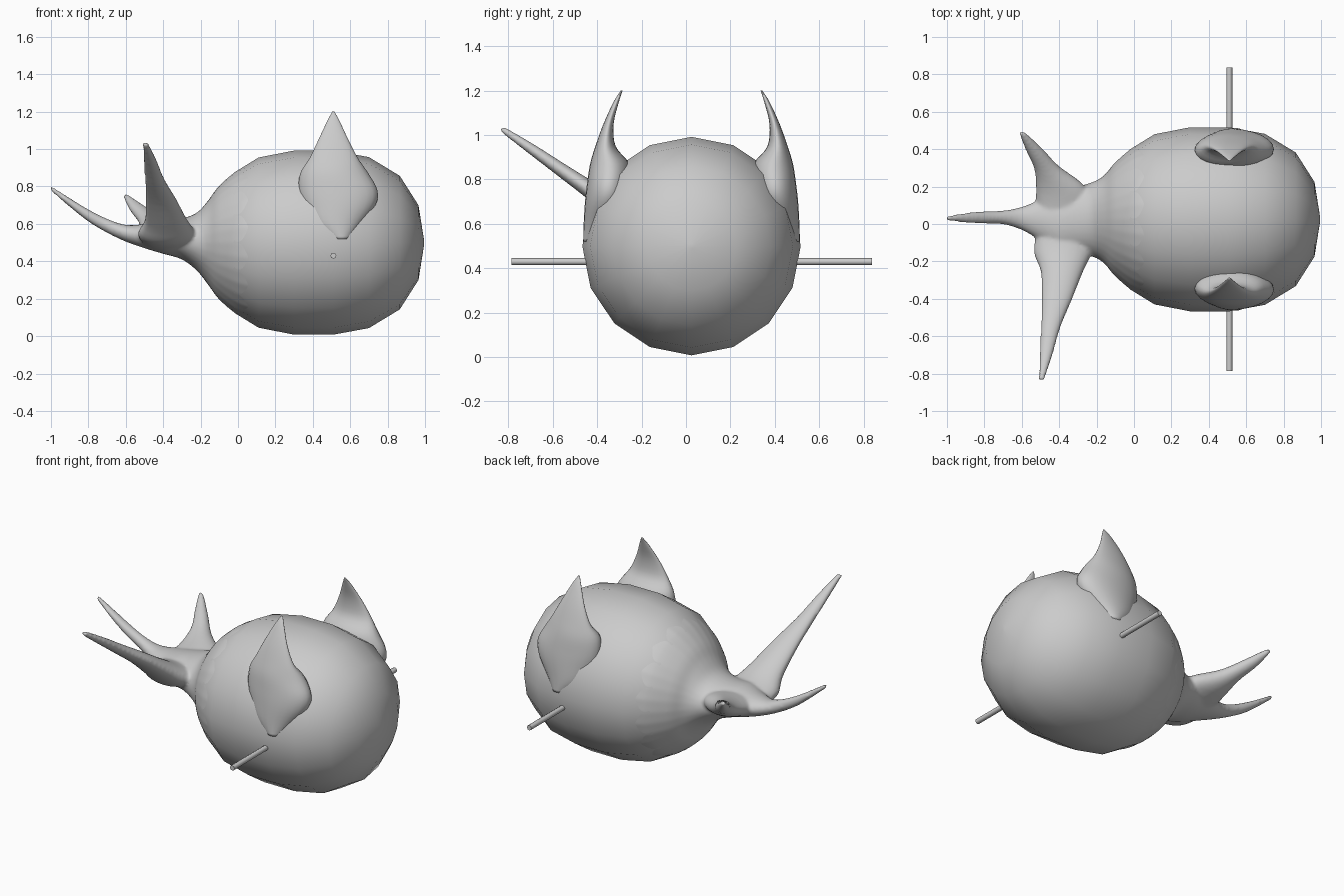
import bpy, bmesh, math
from mathutils import Vector

if "Cube" in bpy.data.objects:
    bpy.data.objects.remove(bpy.data.objects["Cube"])

MID = 0.025  # y of the body's plane of symmetry

grey = bpy.data.materials.new("plain grey")
grey.use_nodes = True
grey.diffuse_color = (0.6, 0.6, 0.6, 1)
grey.node_tree.nodes["Principled BSDF"].inputs["Base Color"].default_value = (0.6, 0.6, 0.6, 1)


def spline(rows, steps):
    """Smooth rows of numbers with a Catmull-Rom curve."""
    pts = [Vector(r) for r in rows]
    out = []
    for i in range(len(pts) - 1):
        a, b, c, d = pts[max(i - 1, 0)], pts[i], pts[i + 1], pts[min(i + 2, len(pts) - 1)]
        for k in range(steps):
            t = k / steps
            out.append(b + (c - a) * t / 2 + (a * 2 - b * 5 + c * 4 - d) * t * t / 2
                       + (b * 3 - a - c * 3 + d) * t ** 3 / 2)
    return out + [pts[-1]]


def loft(bm, rows, u, v, sides=24, steps=4):
    """Skin ellipses: each row is x, y, z, half size along u, half size along v."""
    u, v = Vector(u), Vector(v).normalized()
    rings = []
    for x, y, z, hu, hv in spline(rows, steps):
        ring = []
        for i in range(sides):
            a = math.tau * i / sides
            ring.append(bm.verts.new(Vector((x, y, z)) + u * hu * math.cos(a) + v * hv * math.sin(a)))
        rings.append(ring)
    for p, q in zip(rings, rings[1:]):
        for i in range(sides):
            j = (i + 1) % sides
            bm.faces.new((p[i], p[j], q[j], q[i]))
    bm.faces.new(rings[0])
    bm.faces.new(rings[-1])


def finish(bm, name):
    bmesh.ops.recalc_face_normals(bm, faces=bm.faces)
    mesh = bpy.data.meshes.new(name)
    bm.to_mesh(mesh)
    bm.free()
    mesh.materials.append(grey)
    mesh.shade_smooth()
    ob = bpy.data.objects.new(name, mesh)
    bpy.context.collection.objects.link(ob)
    return ob


# Round body: sixteen-sided egg lying along x
bm = bmesh.new()
profile = [(0.995, 0.012), (0.965, 0.2), (0.865, 0.357), (0.7, 0.457), (0.51, 0.492),
           (0.3, 0.492), (0.11, 0.455), (-0.02, 0.375), (-0.09, 0.3)]
loft(bm, [(x, MID, 0.5, r, r) for x, r in profile], (0, 1, 0), (0, 0, 1), 16, 1)
finish(bm, "body")

# Tail: neck with rear spike, then two side spikes, fused together
bm = bmesh.new()
loft(bm, [(0.1, MID, 0.5, 0.43, 0.43), (0, MID, 0.5, 0.388, 0.388), (-0.1, MID, 0.5, 0.305, 0.305),
          (-0.16, MID, 0.5, 0.235, 0.225), (-0.22, MID, 0.505, 0.2, 0.155),
          (-0.3, 0.02, 0.52, 0.18, 0.11), (-0.4, 0, 0.53, 0.16, 0.09),
          (-0.5, 0.02, 0.535, 0.11, 0.065), (-0.6, 0.03, 0.55, 0.062, 0.045),
          (-0.7, 0.035, 0.59, 0.037, 0.038), (-0.8, 0.035, 0.645, 0.034, 0.033),
          (-0.9, 0.033, 0.715, 0.027, 0.024), (-1, 0.03, 0.79, 0.014, 0.014)],
     (0, 1, 0), (0, 0, 1), 32)
loft(bm, [(-0.36, -0.02, 0.52, 0.16, 0.08), (-0.38, -0.15, 0.55, 0.155, 0.075),
          (-0.385, -0.25, 0.615, 0.115, 0.06), (-0.412, -0.4, 0.73, 0.082, 0.042),
          (-0.445, -0.55, 0.835, 0.053, 0.032), (-0.47, -0.7, 0.94, 0.035, 0.024),
          (-0.495, -0.833, 1.03, 0.016, 0.014)],
     (1, 0, 0), (0, 0.57, 0.82))
loft(bm, [(-0.37, 0.05, 0.53, 0.16, 0.08), (-0.39, 0.19, 0.57, 0.135, 0.065),
          (-0.465, 0.3, 0.62, 0.07, 0.045), (-0.535, 0.4, 0.68, 0.045, 0.033),
          (-0.6, 0.49, 0.75, 0.017, 0.014)],
     (1, 0, 0), (0, -0.57, 0.82))
tail = finish(bm, "tail")
fuse = tail.modifiers.new("fuse", 'REMESH')
fuse.mode = 'VOXEL'
fuse.voxel_size = 0.01
fuse.use_smooth_shade = True
soften = tail.modifiers.new("soften", 'SMOOTH')
soften.factor = 0.5
soften.iterations = 8

# Horns and rods, mirrored on both flanks
horn_rows = [(0.52, 0.55, 0.05, 0.4, 0.513), (0.6, 0.53, 0.13, 0.36, 0.511),
             (0.7, 0.54, 0.195, 0.31, 0.505), (0.78, 0.535, 0.21, 0.3, 0.496),
             (0.87, 0.515, 0.182, 0.305, 0.482), (0.95, 0.512, 0.13, 0.367, 0.458),
             (1.05, 0.51, 0.08, 0.376, 0.422), (1.15, 0.51, 0.033, 0.352, 0.376),
             (1.2, 0.51, 0.006, 0.336, 0.344)]
for side, s in (("left", 1), ("right", -1)):
    bm = bmesh.new()
    loft(bm, [(x, MID + s * ((a + b) / 2 - MID), z, w, (b - a) / 2) for z, x, w, a, b in horn_rows],
         (1, 0, 0), (0, 1, 0))
    finish(bm, "horn_back" if s > 0 else "horn_front")

    bm = bmesh.new()
    loft(bm, [(0.51, MID + s * d, 0.43, 0.016, 0.016) for d in (0.42, 0.812)],
         (1, 0, 0), (0, 0, 1), 8, 1)
    rod = finish(bm, "rod_back" if s > 0 else "rod_front")
    bpy.ops.object.select_all(action='DESELECT')
    rod.select_set(True)
    bpy.context.view_layer.objects.active = rod
    bpy.ops.object.shade_smooth_by_angle(angle=math.radians(50))
